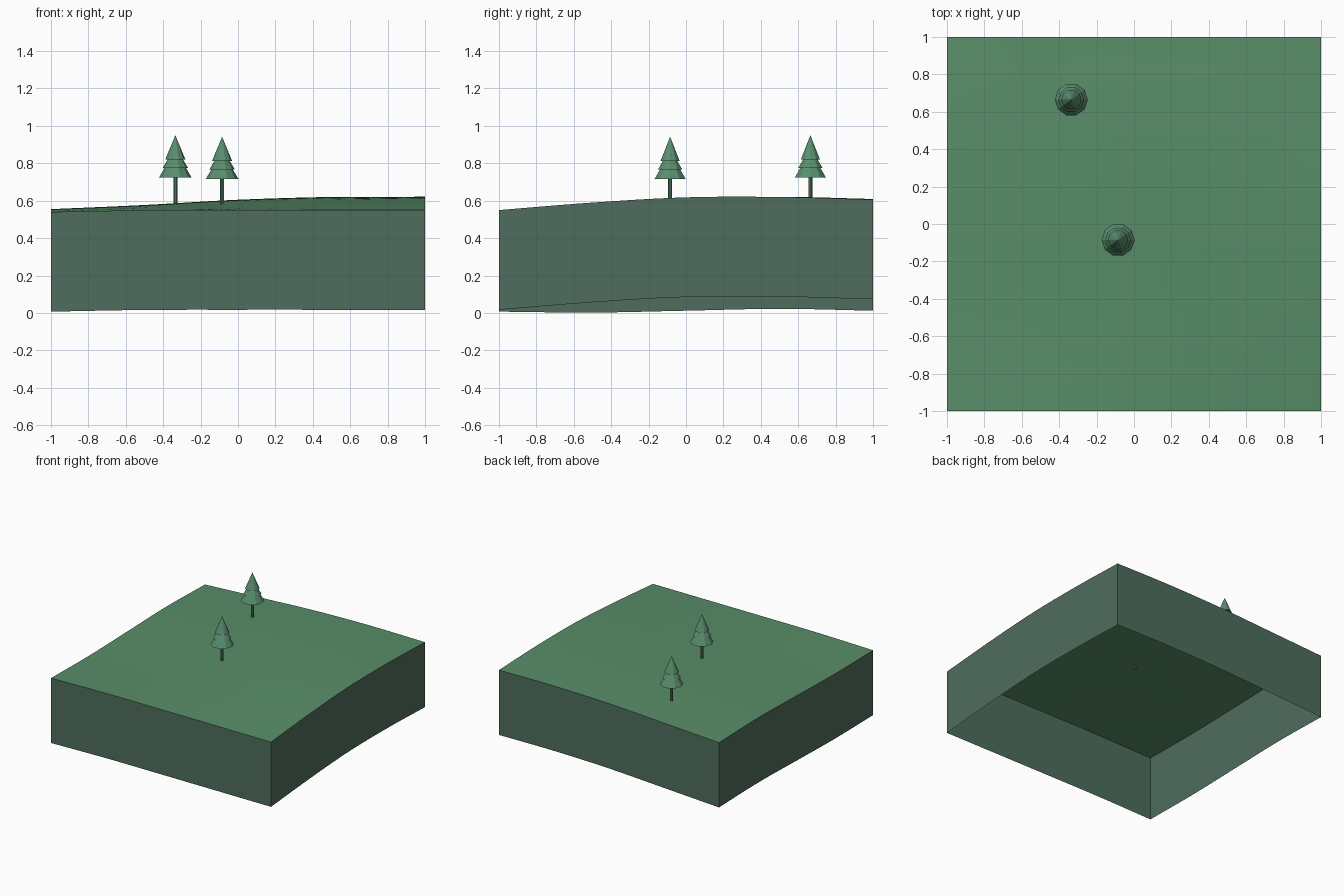
import bpy
import bmesh
import math

old = bpy.data.objects.get("Cube")
if old:
    bpy.data.objects.remove(old, do_unlink=True)


def material(name, rgb):
    m = bpy.data.materials.new(name)
    m.use_nodes = True
    m.diffuse_color = (*rgb, 1)
    m.node_tree.nodes["Principled BSDF"].inputs["Base Color"].default_value = (*rgb, 1)
    return m


grass = material("grass green", (0.10, 0.27, 0.14))
earth = material("grey green earth", (0.08, 0.155, 0.11))
foliage = material("tree green", (0.10, 0.27, 0.16))

# Ground heights on a coarse grid: rows run front to back, columns right to left
HEIGHTS = [
    [0.54, 0.549, 0.55, 0.55, 0.55],
    [0.535, 0.549, 0.565, 0.58, 0.59],
    [0.545, 0.565, 0.588, 0.607, 0.618],
    [0.555, 0.577, 0.605, 0.62, 0.62],
    [0.545, 0.572, 0.598, 0.609, 0.606],
]
DEPTH = 0.533
CELLS = 24


def spline(values, u):
    """Smooth curve through evenly spaced values, u from -1 to 1."""
    s = (u + 1) * 2
    i = min(int(s), 3)
    t = s - i
    b, c = values[i], values[i + 1]
    a = values[i - 1] if i > 0 else 2 * b - c
    d = values[i + 2] if i < 3 else 2 * c - b
    return b + t / 2 * (c - a + t * (2 * a - 5 * b + 4 * c - d + t * (3 * (b - c) + d - a)))


def ground(x, y):
    return spline([spline(row, x) for row in HEIGHTS], y)


def finish(bm, name, mats):
    mesh = bpy.data.meshes.new(name)
    bm.to_mesh(mesh)
    bm.free()
    for m in mats:
        mesh.materials.append(m)
    obj = bpy.data.objects.new(name, mesh)
    bpy.context.collection.objects.link(obj)
    return obj


# Terrain sheet with open-bottomed skirt walls
bm = bmesh.new()
bmesh.ops.create_grid(bm, x_segments=CELLS, y_segments=CELLS, size=1)
for v in bm.verts:
    v.co.z = ground(v.co.x, v.co.y)
rim = [e for e in bm.edges if e.is_boundary]
new = bmesh.ops.extrude_edge_only(bm, edges=rim)["geom"]
for v in new:
    if isinstance(v, bmesh.types.BMVert):
        v.co.z -= DEPTH
bm.normal_update()
for f in bm.faces:
    if abs(f.normal.z) < 0.5:
        f.material_index = 1
        if f.normal.dot(f.calc_center_median()) < 0:
            f.normal_flip()
terrain = finish(bm, "terrain", [grass, earth])
bpy.ops.object.select_all(action="DESELECT")
terrain.select_set(True)
bpy.context.view_layer.objects.active = terrain
bpy.ops.object.shade_smooth_by_angle(angle=math.radians(30))


# Fir trees: thin trunk and three stacked cone tiers
def lathe(name, profile, sides, place):
    bm = bmesh.new()
    rings = []
    for r, z in profile:
        rings.append([bm.verts.new((r * math.cos(math.tau * k / sides),
                                    r * math.sin(math.tau * k / sides), z))
                      for k in range(sides)])
    for low, high in zip(rings, rings[1:]):
        for k in range(sides):
            n = (k + 1) % sides
            bm.faces.new((low[k], low[n], high[n], high[k]))
    bm.faces.new(rings[0][::-1])
    bmesh.ops.remove_doubles(bm, verts=bm.verts, dist=0.0001)
    obj = finish(bm, name, [foliage])
    obj.location = place


TREE = {
    "trunk": [(0.011, 0), (0.011, 0.16)],
    "lower_tier": [(0.088, 0.143), (0.045, 0.215), (0, 0.215)],
    "middle_tier": [(0.068, 0.195), (0.035, 0.25), (0, 0.25)],
    "upper_tier": [(0.054, 0.24), (0, 0.37)],
}
for tree, x, y, z in (("back_tree", -0.335, 0.665, 0.58), ("middle_tree", -0.085, -0.085, 0.572)):
    for part, profile in TREE.items():
        lathe(f"{tree}_{part}", profile, 10, (x, y, z))
